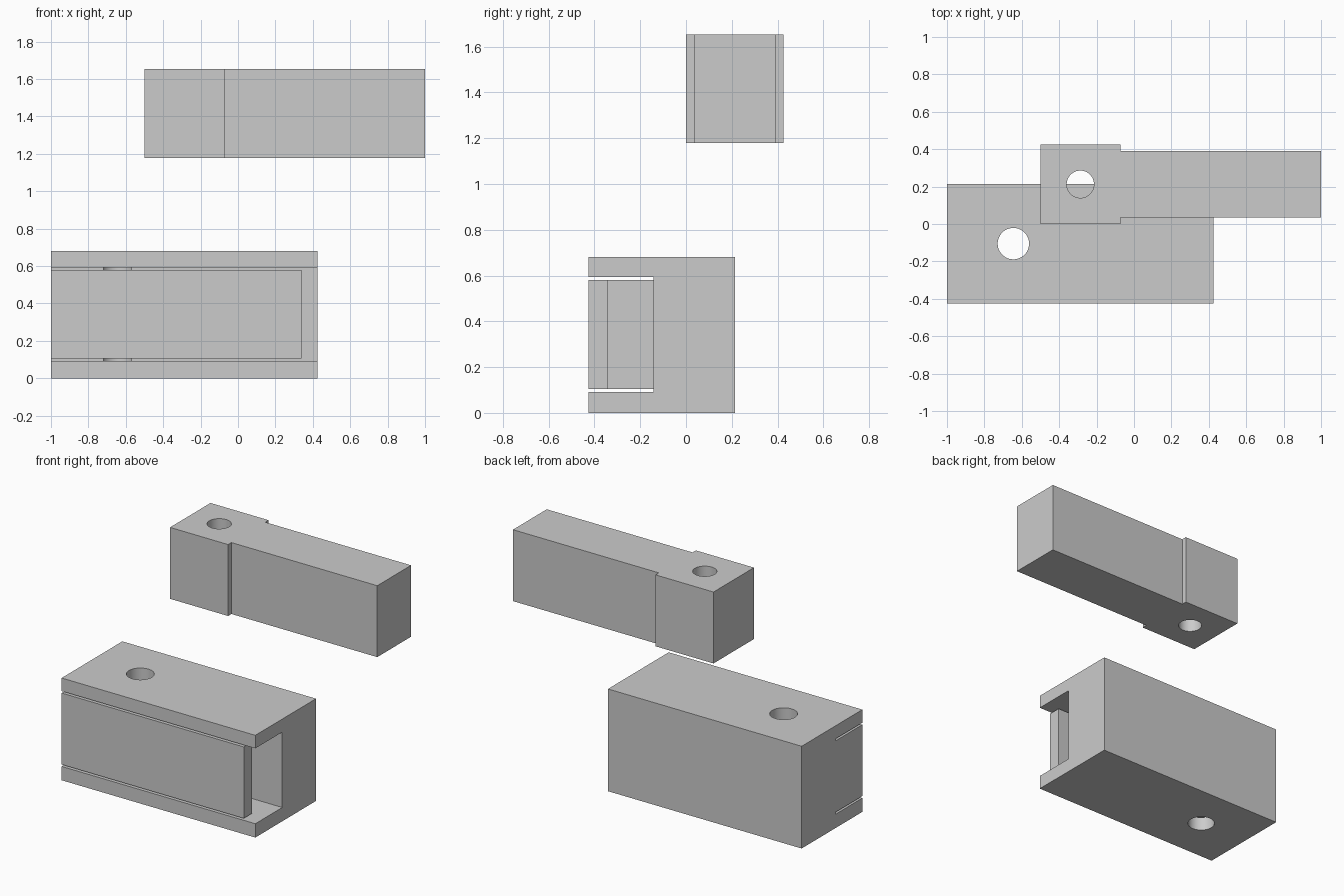
import bpy, bmesh, math

if "Cube" in bpy.data.objects:
    bpy.data.objects.remove(bpy.data.objects["Cube"])


def prism(name, outline, z0, z1):
    """Extrude a counter-clockwise plan outline from z0 to z1."""
    bm = bmesh.new()
    face = bm.faces.new([bm.verts.new((x, y, z0)) for x, y in outline])
    ext = bmesh.ops.extrude_face_region(bm, geom=[face])
    verts = [g for g in ext["geom"] if isinstance(g, bmesh.types.BMVert)]
    bmesh.ops.translate(bm, verts=verts, vec=(0, 0, z1 - z0))
    bmesh.ops.recalc_face_normals(bm, faces=bm.faces[:])
    mesh = bpy.data.meshes.new(name)
    bm.to_mesh(mesh)
    bm.free()
    obj = bpy.data.objects.new(name, mesh)
    bpy.context.collection.objects.link(obj)
    return obj


def rect(x0, x1, y0, y1):
    return [(x0, y0), (x1, y0), (x1, y1), (x0, y1)]


def circle(cx, cy, r, n=48):
    return [(cx + r * math.cos(2 * math.pi * i / n),
             cy + r * math.sin(2 * math.pi * i / n)) for i in range(n)]


def combine(obj, tool, operation):
    mod = obj.modifiers.new(operation, 'BOOLEAN')
    mod.operation, mod.solver, mod.object = operation, 'EXACT', tool
    bpy.context.view_layer.objects.active = obj
    bpy.ops.object.modifier_apply(modifier=mod.name)
    bpy.data.objects.remove(tool)


def smooth(obj):
    bpy.ops.object.select_all(action='DESELECT')
    obj.select_set(True)
    bpy.context.view_layer.objects.active = obj
    bpy.ops.object.shade_smooth_by_angle(angle=math.radians(30))


# Housing: block with an open channel along the front
housing = prism("housing", rect(-1, 0.425, -0.425, 0.213), 0, 0.68)
combine(housing, prism("channel_cutter", rect(-1.2, 0.6, -0.6, -0.142), 0.092, 0.593), 'DIFFERENCE')

# Spring tongue: L-shaped arm rooted in the left half of the channel
tongue = prism("tongue", [(-1, -0.425), (0.34, -0.425), (0.34, -0.34),
                          (-0.29, -0.34), (-0.29, -0.08), (-1, -0.08)], 0.105, 0.58)
combine(housing, tongue, 'UNION')
combine(housing, prism("housing_hole", circle(-0.645, -0.105, 0.084), -0.2, 0.9), 'DIFFERENCE')
smooth(housing)

# Lever: wider pivot head with a narrower arm
lever = prism("lever", [(-0.5, 0), (-0.073, 0), (-0.073, 0.035), (1, 0.035),
                        (1, 0.39), (-0.073, 0.39), (-0.073, 0.425), (-0.5, 0.425)],
              1.178, 1.653)
combine(lever, prism("lever_hole", circle(-0.287, 0.2125, 0.073), 1, 1.8), 'DIFFERENCE')
smooth(lever)
